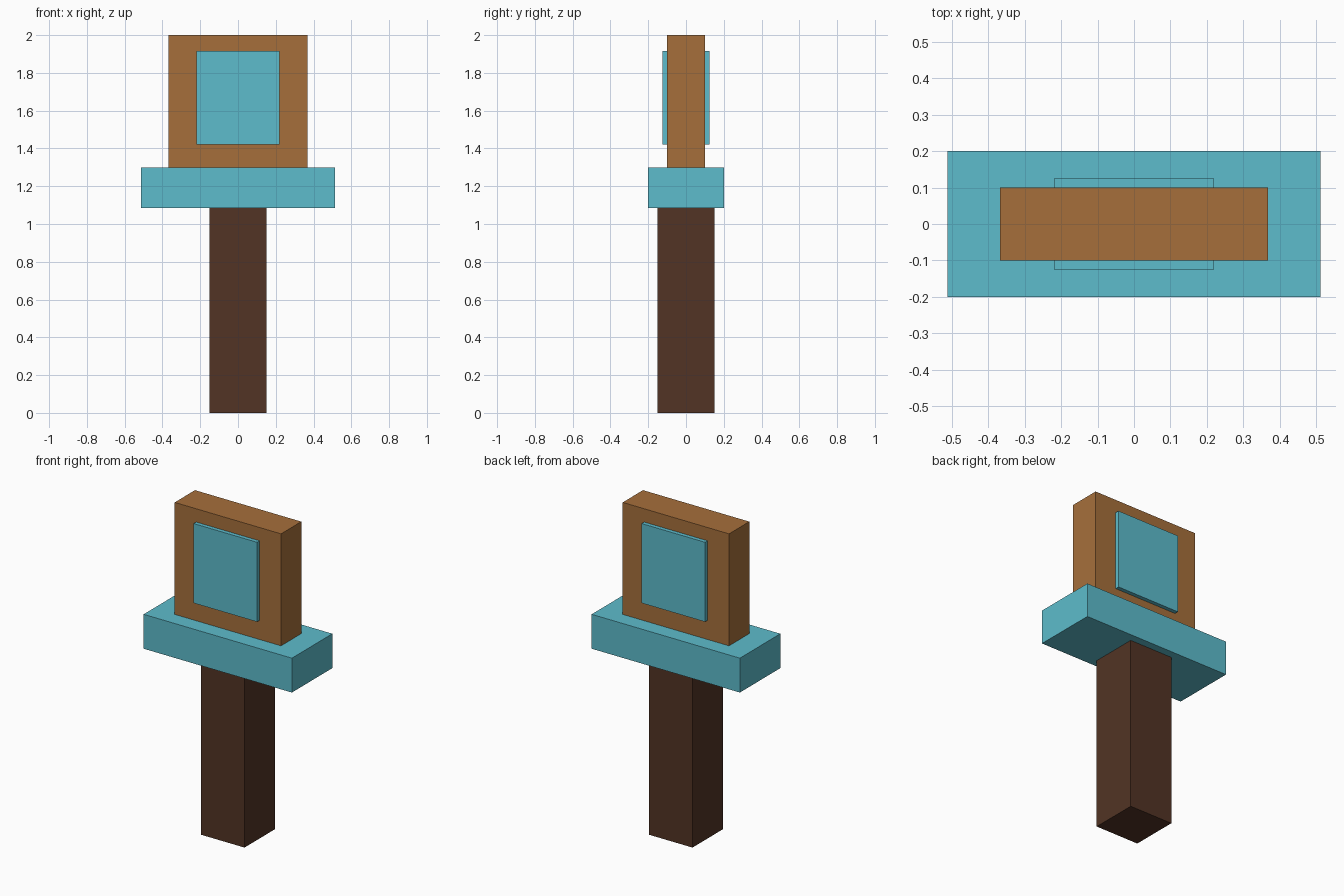
import bpy

default_cube = bpy.data.objects.get("Cube")
if default_cube:
    bpy.data.objects.remove(default_cube, do_unlink=True)


def make_material(name, rgb):
    mat = bpy.data.materials.new(name)
    mat.use_nodes = True
    mat.diffuse_color = (*rgb, 1)
    shader = next(n for n in mat.node_tree.nodes if n.type == "BSDF_PRINCIPLED")
    shader.inputs["Base Color"].default_value = (*rgb, 1)
    return mat


def add_box(name, mat, width, depth, bottom, top, y=0):
    bpy.ops.mesh.primitive_cube_add(size=1, location=(0, y, (bottom + top) / 2))
    box = bpy.context.object
    box.name = name
    box.scale = (width, depth, top - bottom)
    bpy.ops.object.transform_apply(location=False, rotation=False, scale=True)
    box.data.materials.append(mat)
    return box


dark_wood = make_material("dark wood", (0.085, 0.034, 0.018))
light_wood = make_material("light wood", (0.381, 0.159, 0.044))
turquoise = make_material("turquoise", (0.11, 0.503, 0.604))

# Square post, wide crossbar and upright board
add_box("post", dark_wood, 0.30, 0.30, 0, 1.085)
add_box("crossbar", turquoise, 1.025, 0.40, 1.085, 1.30)
add_box("board", light_wood, 0.735, 0.20, 1.30, 2.0)

# Raised panel on each face of the board
for name, side in (("front_panel", -1), ("back_panel", 1)):
    add_box(name, turquoise, 0.438, 0.025, 1.42, 1.917, y=side * 0.1125)
